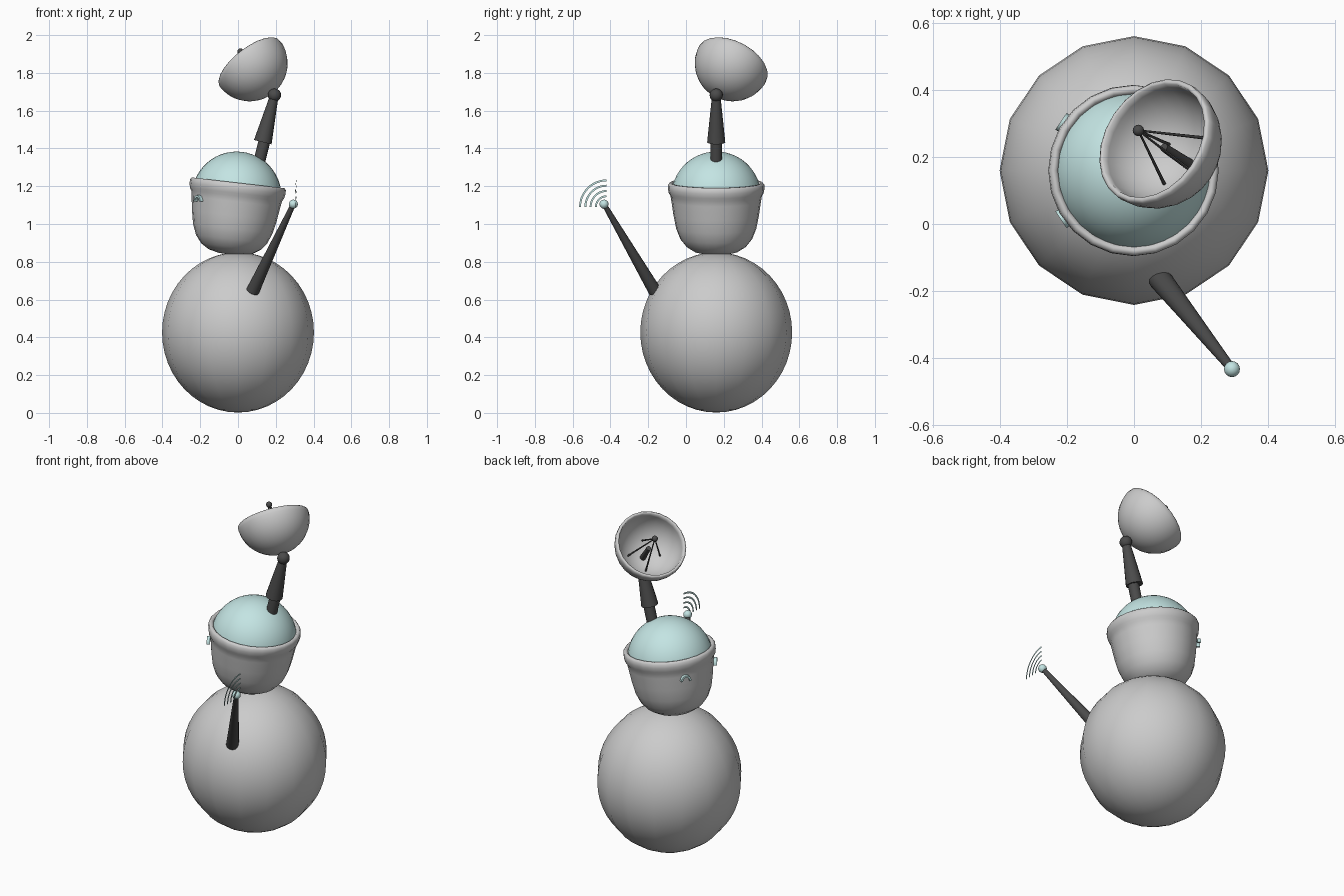
import bpy, bmesh, math
from mathutils import Vector, Matrix

if "Cube" in bpy.data.objects:
    bpy.data.objects.remove(bpy.data.objects["Cube"])


def material(name, rgb):
    m = bpy.data.materials.new(name)
    m.diffuse_color = (*rgb, 1)
    m.use_nodes = True
    m.node_tree.nodes["Principled BSDF"].inputs["Base Color"].default_value = m.diffuse_color
    return m


TEAL = material("pale_teal", (0.55, 0.78, 0.77))
DARK = material("dark_grey", (0.07, 0.07, 0.07))


def frame(origin, axis):
    """Matrix whose local z runs along axis."""
    return Matrix.Translation(origin) @ Vector(axis).to_track_quat('Z', 'Y').to_matrix().to_4x4()


def finish(name, bm, mat=None, angle=45):
    bmesh.ops.remove_doubles(bm, verts=bm.verts, dist=1e-5)
    me = bpy.data.meshes.new(name)
    bm.to_mesh(me)
    bm.free()
    ob = bpy.data.objects.new(name, me)
    bpy.context.collection.objects.link(ob)
    if mat:
        me.materials.append(mat)
    bpy.ops.object.select_all(action='DESELECT')
    ob.select_set(True)
    bpy.context.view_layer.objects.active = ob
    bpy.ops.object.shade_smooth_by_angle(angle=math.radians(angle))
    return ob


def lathe(name, profile, mtx, steps, mat=None, angle=45):
    """Spin (radius, height) points around the local z axis."""
    bm = bmesh.new()
    vs = [bm.verts.new((r, 0, z)) for r, z in profile]
    es = [bm.edges.new(p) for p in zip(vs, vs[1:])]
    bmesh.ops.spin(bm, geom=vs + es, axis=(0, 0, 1), cent=(0, 0, 0),
                   angle=math.tau, steps=steps, use_merge=True)
    bmesh.ops.remove_doubles(bm, verts=bm.verts, dist=1e-5)
    bmesh.ops.recalc_face_normals(bm, faces=bm.faces)
    bm.transform(mtx)
    return finish(name, bm, mat, angle)


def arc(r, a0, a1, n, z=0.0):
    """Profile points on a circle; angles in degrees from local -z."""
    return [(r * math.sin(math.radians(a0 + (a1 - a0) * i / n)),
             z - r * math.cos(math.radians(a0 + (a1 - a0) * i / n))) for i in range(n + 1)]


def ball(name, loc, r, mat):
    lathe(name, arc(r, 0, 180, 10), Matrix.Translation(loc), 16, mat)


def rod(name, a, b, r1, r2, mat=DARK, sides=16):
    a, b = Vector(a), Vector(b)
    h = (b - a).length
    lathe(name, [(0, 0), (r1, 0), (r2, h), (0, h)], frame(a, b - a), sides, mat)


# Body: egg-like ball with sixteen sides
lathe("body", arc(1, 0, 180, 24),
      Matrix.Translation((0, 0.16, 0.426)) @ Matrix.Diagonal((0.402, 0.402, 0.424, 1)), 16)

# Tilted head bowl with rounded rim, and glass dome
head = frame((0, 0.16, 1.208), (0.115, 0, 0.993))
lathe("head", [(0, -0.372), (0.06, -0.37), (0.115, -0.357), (0.158, -0.33), (0.19, -0.29),
               (0.212, -0.235), (0.226, -0.165), (0.237, -0.09), (0.242, -0.06),
               (0.251, -0.045), (0.256, -0.02), (0.255, 0), (0.247, 0.01), (0.237, 0.01),
               (0.228, 0), (0.224, -0.03), (0.218, -0.1)], head, 24, angle=70)
lathe("dome", arc(0.238, 98, 180, 12, -0.063), head, 32, TEAL)

# Curved smiling eyes, facing -x
for side, label in ((1, "left"), (-1, "right")):
    n = Vector((-0.83, 0.56 * side, 0))
    t = Vector((0.56 * side, 0.83, 0))
    c = Vector((0, 0.16, 1.118)) + n * 0.256
    bm = bmesh.new()
    rings = []
    for i in range(13):
        a = math.pi * i / 12
        d = t * math.cos(a) + Vector((0, 0, 1.15)) * math.sin(a)
        rings.append([bm.verts.new(c + d * r + n * o)
                      for r, o in ((0.030, -0.012), (0.030, 0.007), (0.020, 0.007), (0.020, -0.012))])
    for p, q in zip(rings, rings[1:]):
        for k in range(4):
            bm.faces.new((p[k], p[k - 1], q[k - 1], q[k]))
    bm.faces.new(rings[0])
    bm.faces.new(rings[-1][::-1])
    bmesh.ops.recalc_face_normals(bm, faces=bm.faces)
    finish("eye_" + label, bm, TEAL)

# Mast on the head
joint = Vector((0.193, 0.16, 1.682))
rod("mast_lower", (0.105, 0.16, 1.30), (0.145, 0.16, 1.46), 0.031, 0.031)
rod("mast_upper", (0.131, 0.16, 1.433), joint, 0.048, 0.022)
ball("mast_joint", joint, 0.035, DARK)

# Dish: hollow hemisphere opening along d, with feed and struts
d = Vector((-0.57, 0.38, 0.73)).normalized()
centre = joint + d * 0.232
lathe("dish", arc(0.202, 0, 84, 12) + [(0.2, 0.0), (0.193, 0.007), (0.184, 0.004)]
      + arc(0.182, 84, 0, 12), frame(centre, d), 24, angle=70)
feed = joint + d * 0.316
ball("feed_tip", feed, 0.017, DARK)
rod("feed_rod", centre - d * 0.185, centre - d * 0.05, 0.017, 0.013)
u = Vector((-0.55, -0.83, 0)).normalized()
w = d.cross(u)
for i in range(4):
    a = math.radians(-10 + 90 * i)
    foot = centre - d * 0.16 + (u * math.cos(a) + w * math.sin(a)) * 0.093
    rod(f"feed_strut_{i + 1}", foot, feed, 0.005, 0.003, sides=8)

# Front antenna arm with tip
tip = Vector((0.293, -0.434, 1.105))
rod("antenna_arm", (0.078, -0.165, 0.645), tip, 0.035, 0.013)
ball("antenna_tip", tip, 0.024, TEAL)

# Signal waves: four thin quarter rings
bm = bmesh.new()
for k in range(4):
    r = 0.057 + 0.028 * k
    pairs = []
    for i in range(13):
        a = math.pi / 2 * i / 12
        pairs.append([bm.verts.new((0.31 - 0.06 * q * math.cos(a), -0.42 - q * math.cos(a),
                                    1.09 + q * math.sin(a))) for q in (r - 0.005, r + 0.005)])
    for p, q in zip(pairs, pairs[1:]):
        bm.faces.new((p[0], p[1], q[1], q[0]))
finish("signal_waves", bm, TEAL)
